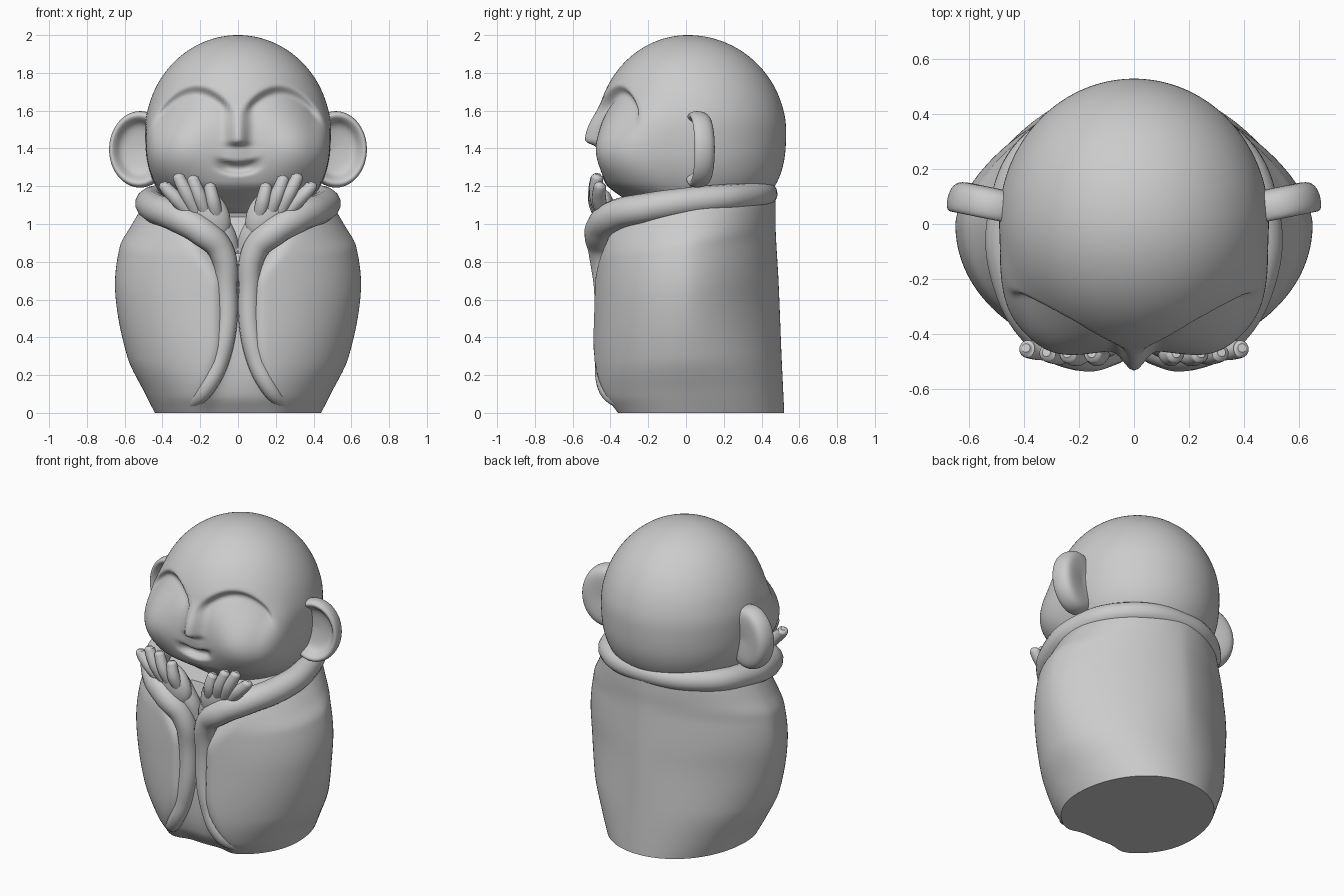
import bpy, math
from mathutils import Vector, Matrix
from math import sin, cos, pi, exp

if "Cube" in bpy.data.objects:
    bpy.data.objects.remove(bpy.data.objects["Cube"])


def finish(ob, mirror=False, subsurf=0, angle=50):
    if mirror:
        ob.modifiers.new("mirror", 'MIRROR')
    if subsurf:
        ob.modifiers.new("smooth", 'SUBSURF').levels = subsurf
        ob.modifiers["smooth"].render_levels = subsurf
    bpy.ops.object.select_all(action='DESELECT')
    bpy.context.view_layer.objects.active = ob
    ob.select_set(True)
    bpy.ops.object.shade_smooth_by_angle(angle=math.radians(angle))
    return ob


def loft(name, point, rows, cols, matrix=Matrix(), **kw):
    """Skin of point(t, angle), t from 0 to 1, capped at both ends."""
    verts = [matrix @ Vector(point(i / rows, 2 * pi * j / cols))
             for i in range(rows + 1) for j in range(cols)]
    faces = [(i * cols + j, i * cols + (j + 1) % cols,
              (i + 1) * cols + (j + 1) % cols, (i + 1) * cols + j)
             for i in range(rows) for j in range(cols)]
    faces += [tuple(reversed(range(cols))), tuple(rows * cols + j for j in range(cols))]
    me = bpy.data.meshes.new(name)
    me.from_pydata(verts, [], faces)
    ob = bpy.data.objects.new(name, me)
    bpy.context.collection.objects.link(ob)
    return finish(ob, **kw)


def tube(name, pts, **kw):
    """Round tube through (x, y, z, radius) points."""
    cu = bpy.data.curves.new(name, 'CURVE')
    cu.dimensions, cu.bevel_depth, cu.bevel_resolution = '3D', 1, 5
    cu.use_fill_caps, cu.resolution_u = True, 10
    sp = cu.splines.new('BEZIER')
    sp.bezier_points.add(len(pts) - 1)
    for bp, p in zip(sp.bezier_points, pts):
        bp.co, bp.radius = p[:3], p[3]
        bp.handle_left_type = bp.handle_right_type = 'AUTO'
    ob = bpy.data.objects.new(name, cu)
    bpy.context.collection.objects.link(ob)
    bpy.ops.object.select_all(action='DESELECT')
    bpy.context.view_layer.objects.active = ob
    ob.select_set(True)
    bpy.ops.object.convert(target='MESH')
    return finish(bpy.context.object, **kw)


def interp(xs, ys, x):
    """Smooth curve through the given stations."""
    x = min(max(x, xs[0]), xs[-1])
    k = max(i for i in range(len(xs) - 1) if xs[i] <= x)

    def slope(i):
        a, b = max(i - 1, 0), min(i + 1, len(xs) - 1)
        return (ys[b] - ys[a]) / (xs[b] - xs[a])
    h = xs[k + 1] - xs[k]
    u = (x - xs[k]) / h
    return ((2*u**3 - 3*u*u + 1) * ys[k] + (u**3 - 2*u*u + u) * h * slope(k)
            + (3*u*u - 2*u**3) * ys[k + 1] + (u**3 - u*u) * h * slope(k + 1))


def step(a, b, x):
    u = min(max((x - a) / (b - a), 0), 1)
    return u * u * (3 - 2 * u)


def bump(x, z, cx, cz, wx, wz):
    return exp(-((x - cx) / wx) ** 2 - ((z - cz) / wz) ** 2)


def oval(th, n):
    c, s = cos(th), sin(th)
    k = (abs(c) ** n + abs(s) ** n) ** (-1 / n)
    return c * k, s * k


# robe: side, front and back outlines, with the two sleeves parted at the front
Z = (0, .1, .3, .65, .9, 1.0, 1.12)
SIDE = (.44, .49, .585, .65, .625, .57, .5)
FRONT = (.42, .475, .5, .495, .485, .475, .44)
BACK = (.52, .515, .505, .49, .475, .475, .47)


def robe_point(t, th):
    z = 1.12 * t
    back = 2.05 - .43 * step(0, .6, z) + .25 * step(.85, 1.12, z)
    c, s = oval(th, back if sin(th) > 0 else 2.05)
    x = c * interp(Z, SIDE, z)
    y = s * interp(Z, BACK if s > 0 else FRONT, z)
    if s < 0:
        w = .09 + .09 * step(.5, 0, z) ** 1.5 + .12 * step(.75, 1.05, z)
        y += (.075 + .05 * step(.8, 1, z)) * exp(-(x / w) ** 4) * step(0, .3, -s)
    return x, y, t * (1.1 + .2 * y)


loft("robe", robe_point, 60, 144, angle=40)

# collar running round the neck and down both front hems
half = [(.27, -.32, .035, .03), (.175, -.415, .12, .045), (.085, -.43, .33, .055),
        (.06, -.43, .66, .058), (.09, -.45, .86, .068), (.19, -.46, .96, .078),
        (.33, -.39, 1.04, .08), (.44, -.2, 1.085, .08), (.46, .03, 1.12, .075),
        (.35, .28, 1.145, .07)]
tube("collar_and_hems", half + [(0, .42, 1.16, .065)]
     + [(-x, y, z, r) for x, y, z, r in reversed(half)])


# head with sockets under the brows, full cheeks, nose and open smile
def head_point(t, th):
    ph = pi * (.003 + .994 * t)
    # lower half is squarer than the crown, giving full cheeks and chin
    k = 2 + .5 * step(.3, -.3, -cos(ph))
    cr, sr = cos(ph), sin(ph)
    q = (abs(cr) ** k + sr ** k) ** (-1 / k)
    z, r = 1.48 - .52 * cr * q, sr * q
    if z < 1.48:
        z = 1.48 - (1.48 - z) * .92
    front = step(0, .4, -sin(th))
    n = 2 + 1.8 * exp(-((z - 1.36) / .18) ** 2) * front
    c, s = oval(th, n)
    x, y = .492 * r * c, .01 + r * s * (.52 if s > 0 else .485)
    if s < 0:
        ax = abs(x)
        e = 1.72 - 3.2 * (ax - .22) ** 2
        d = e - z
        socket = step(-.02, .045, d) * exp(-max(d, 0) / .14)
        y += .075 * socket * step(.01, .09, ax) * step(.49, .38, ax) * front
        y -= .025 * bump(ax, z, .29, 1.4, .14, .13) * front
        y -= .06 * exp(-(x / .05) ** 2) * step(1.405, 1.44, z) * step(1.66, 1.44, z) * front
        zm = 1.295 + 2 * x * x
        y += .05 * exp(-(x / .1) ** 4 - ((z - zm) / .028) ** 4) * front
        # chin tucks under
        y += .06 * step(1.22, 1.1, z) * front
    return x, y, z


loft("head", head_point, 120, 180, angle=60)

# ears: dished discs turned slightly backwards
rim = ((.01, .05), (.6, .06), (.9, .05), (1, 0), (.97, -.055), (.84, -.065),
       (.72, -.03), (.6, .005), (.01, .015))


def ear_point(t, th):
    r, d = rim[round(t * 8)]
    return .17 * r * cos(th), d, .208 * r * sin(th)


loft("ears", ear_point, 8, 24, Matrix.Translation((.515, .075, 1.395))
     @ Matrix.Rotation(.2, 4, 'Z'), mirror=True, subsurf=2, angle=80)


# hands: rounded palms with four fingers resting against the cheeks
def ball_point(t, th):
    ph = pi * (.01 + .98 * t)
    return sin(ph) * cos(th), sin(ph) * sin(th), -cos(ph)


loft("palms", ball_point, 16, 24, Matrix.Translation((.15, -.435, 1.05))
     @ Matrix.Rotation(.5, 4, 'Y') @ Matrix.Diagonal((.1, .06, .14, 1)),
     mirror=True)
tube("wrists", [(.035, -.38, .84, .05), (.07, -.4, .94, .06), (.14, -.41, 1.05, .065)],
     mirror=True)

for k, (bx, bz, tx, tz, ty) in enumerate(((.11, 1.02, .15, 1.2, -.475),
                                          (.16, 1.03, .24, 1.24, -.475),
                                          (.21, 1.04, .315, 1.25, -.47),
                                          (.25, 1.05, .39, 1.205, -.455))):
    mx, mz = .45 * bx + .55 * tx, .45 * bz + .55 * tz
    tube("fingers_%d" % (k + 1), [(bx, -.44, bz, .036), (mx, ty - .005, mz, .038),
                                  (tx, ty, tz, .032),
                                  (tx + .004, ty + .003, tz + .015, .016)], mirror=True)
